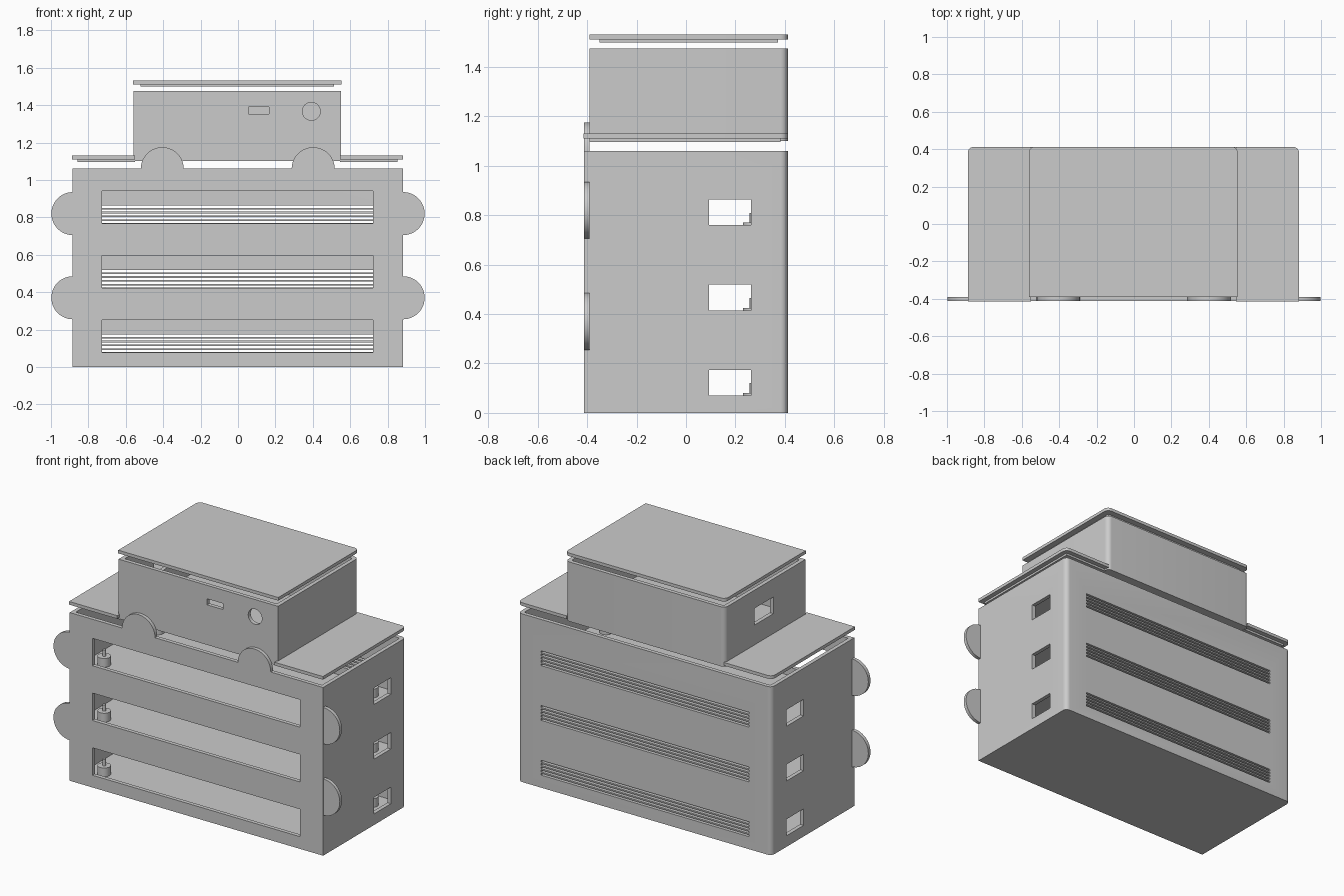
import bpy, bmesh, math
from mathutils import Matrix

if "Cube" in bpy.data.objects:
    bpy.data.objects.remove(bpy.data.objects["Cube"])


def finish(name, bm):
    bmesh.ops.recalc_face_normals(bm, faces=bm.faces)
    me = bpy.data.meshes.new(name)
    bm.to_mesh(me)
    bm.free()
    ob = bpy.data.objects.new(name, me)
    bpy.context.collection.objects.link(ob)
    return ob


def add_prism(bm, pts, z0, z1, matrix=Matrix()):
    rings = [[bm.verts.new(matrix @ Matrix.Translation((x, y, z)).translation)
              for x, y in pts] for z in (z0, z1)]
    n = len(pts)
    bm.faces.new(rings[0][::-1])
    bm.faces.new(rings[1])
    for i in range(n):
        j = (i + 1) % n
        bm.faces.new((rings[0][i], rings[0][j], rings[1][j], rings[1][i]))


def outline(x0, x1, y0, y1, r_left=0.0, r_right=0.0, seg=8):
    """Rectangle with optional rounded back corners."""
    pts = [(x0, y0), (x1, y0)]
    for cx, r, start in ((x1 - r_right, r_right, 0), (x0 + r_left, r_left, 90)):
        if r == 0:
            pts.append((cx, y1))
            continue
        for i in range(seg + 1):
            a = math.radians(start + 90 * i / seg)
            pts.append((cx + r * math.cos(a), y1 - r + r * math.sin(a)))
    return pts


def add_box(bm, x0, x1, y0, y1, z0, z1):
    add_prism(bm, outline(x0, x1, y0, y1), z0, z1)


def smooth(ob):
    bpy.ops.object.select_all(action='DESELECT')
    ob.select_set(True)
    bpy.context.view_layer.objects.active = ob
    bpy.ops.object.shade_smooth_by_angle(angle=math.radians(30))


def cut(ob, bm):
    cutter = finish("cutter", bm)
    cutter.hide_render = True
    mod = ob.modifiers.new("cut", 'BOOLEAN')
    mod.operation = 'DIFFERENCE'
    mod.solver = 'EXACT'
    mod.object = cutter
    bpy.context.view_layer.objects.active = ob
    bpy.ops.object.modifier_apply(modifier=mod.name)
    bpy.data.objects.remove(cutter)


def tray(name, x0, x1, y0, y1, z0, z1, r=0.03, wall=0.025):
    """Open-topped box with rounded back corners."""
    bm = bmesh.new()
    add_prism(bm, outline(x0, x1, y0, y1, r, r), z0, z1)
    ob = finish(name, bm)
    bm = bmesh.new()
    add_prism(bm, outline(x0 + wall, x1 - wall, y0 + wall, y1 - wall, 0.01, 0.01),
              z0 + wall, z1 + 0.1)
    cut(ob, bm)
    return ob


def lid(name, x0, x1, y0, y1, z, lip, lip_h, rl, rr):
    """Plate with a smaller locating lip beneath; lip = insets left, right, front, back."""
    bm = bmesh.new()
    add_prism(bm, outline(x0, x1, y0, y1, rl, rr), z, z + 0.02)
    add_prism(bm, outline(x0 + lip[0], x1 - lip[1], y0 + lip[2], y1 - lip[3]), z - lip_h, z)
    smooth(finish(name, bm))


LEVELS = (0.0, 0.345, 0.69)

# Main cabinet with front slots, side windows and back vents
body = tray("cabinet", -0.885, 0.882, -0.412, 0.412, 0, 1.06)
bm = bmesh.new()
for h in LEVELS:
    add_box(bm, -0.727, 0.722, -0.5, -0.37, h + 0.077, h + 0.25)
    for x in (-0.88, 0.88):
        add_box(bm, x - 0.05, x + 0.05, 0.093, 0.263, h + 0.07, h + 0.174)
    for i in range(5):
        z = h + 0.079 + 0.0205 * i
        add_box(bm, -0.727, 0.722, 0.36, 0.5, z, z + 0.0115)
cut(body, bm)
smooth(body)

# Shelves and the pegs that hold each board
for n, h in enumerate(LEVELS):
    if n:
        bm = bmesh.new()
        add_box(bm, -0.862, 0.859, -0.389, 0.389, h, h + 0.025)
        finish(f"shelf_{n}", bm)
    bm = bmesh.new()
    for x in (-0.745, 0.745):
        for y in (-0.268, 0.268):
            for r, z0, z1 in ((0.038, 0.025, 0.08), (0.01, 0.08, 0.12)):
                bmesh.ops.create_cone(
                    bm, cap_ends=True, segments=24, radius1=r, radius2=r, depth=z1 - z0,
                    matrix=Matrix.Translation((x, y, h + (z0 + z1) / 2)))
    smooth(finish(f"board_pegs_{n + 1}", bm))

# Half-round tabs on the front edges
bm = bmesh.new()
tabs = [(s * 0.883, z, 0 if s < 0 else 180) for s in (-1, 1) for z in (0.82, 0.37)]
tabs += [(-0.405, 1.06, -90), (0.402, 1.06, -90)]
stand = Matrix.Rotation(math.radians(90), 4, 'X')
for x, z, turn in tabs:
    arc = [math.radians(90 + turn + 180 * i / 24) for i in range(25)]
    if turn == -90:
        arc = [math.radians(180 * i / 24) for i in range(25)]
    pts = [(x + 0.115 * math.cos(a), z + 0.115 * math.sin(a)) for a in arc]
    add_prism(bm, pts, 0.39, 0.412, stand)
smooth(finish("mounting_tabs", bm))

# Lower lids either side of the upper box
lid("left_lid", -0.888, -0.552, -0.414, 0.412, 1.11, (0.03, 0.0, 0.024, 0.03), 0.013, 0.03, 0)
lid("right_lid", 0.545, 0.882, -0.414, 0.412, 1.11, (0.0, 0.03, 0.024, 0.03), 0.013, 0, 0.03)

# Upper box with display slot, round hole and left window
upper = tray("upper_box", -0.56, 0.552, -0.39, 0.412, 1.10, 1.475)
bm = bmesh.new()
add_box(bm, 0.057, 0.167, -0.5, -0.34, 1.352, 1.39)
add_box(bm, -0.62, -0.5, -0.07, 0.12, 1.255, 1.36)
bmesh.ops.create_cone(bm, cap_ends=True, segments=32, radius1=0.048, radius2=0.048, depth=0.16,
                      matrix=Matrix.Translation((0.392, -0.42, 1.367)) @ stand)
cut(upper, bm)
smooth(upper)

# Top lid
lid("top_lid", -0.562, 0.554, -0.39, 0.412, 1.511, (0.04, 0.04, 0.04, 0.04), 0.012, 0.03, 0.03)
